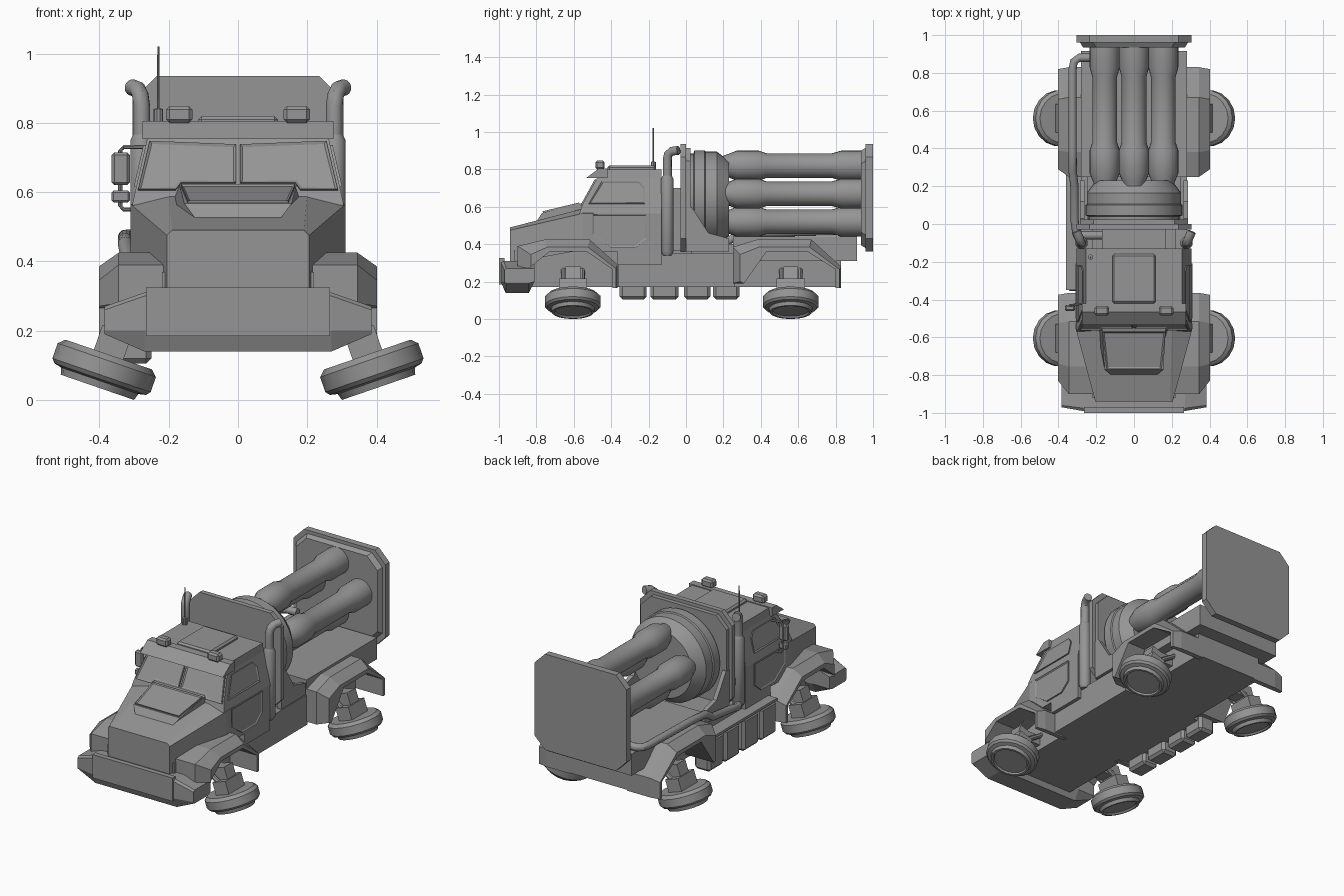
import bpy, bmesh, math
from mathutils import Vector, Matrix

grey = bpy.data.materials.new("hull grey")
grey.diffuse_color = (0.3, 0.3, 0.3, 1)


def finish(name, bm, smooth=False):
    bmesh.ops.recalc_face_normals(bm, faces=bm.faces)
    me = bpy.data.meshes.new(name)
    bm.to_mesh(me)
    bm.free()
    me.materials.append(grey)
    ob = bpy.data.objects.new(name, me)
    bpy.context.collection.objects.link(ob)
    if smooth:
        bpy.ops.object.select_all(action='DESELECT')
        ob.select_set(True)
        bpy.context.view_layer.objects.active = ob
        bpy.ops.object.shade_smooth_by_angle(angle=math.radians(35))
    return ob


def loft(name, rings, smooth=False):
    """Skin closed rings of equal length and cap both ends."""
    bm = bmesh.new()
    vs = [[bm.verts.new(p) for p in r] for r in rings]
    n = len(rings[0])
    for a, b in zip(vs, vs[1:]):
        for i in range(n):
            bm.faces.new((a[i], a[(i + 1) % n], b[(i + 1) % n], b[i]))
    bm.faces.new(vs[0])
    bm.faces.new(vs[-1])
    return finish(name, bm, smooth)


def side_prism(name, pts, x0, x1):
    return loft(name, [[(x, y, z) for y, z in pts] for x in (x0, x1)])


def box(name, x0, x1, y0, y1, z0, z1, bevel=0):
    ob = side_prism(name, [(y0, z0), (y1, z0), (y1, z1), (y0, z1)], x0, x1)
    if bevel:
        m = ob.modifiers.new("bevel", 'BEVEL')
        m.width, m.segments = bevel, 1
    return ob


def lathe(name, prof, matrix, seg=24):
    """Revolve (radius, height) points about local z."""
    rings = [[matrix @ Vector((r * math.cos(2 * math.pi * i / seg), r * math.sin(2 * math.pi * i / seg), h))
              for i in range(seg)] for r, h in prof]
    return loft(name, rings, True)


def pipe(name, pts, r, seg=10):
    """Sweep a circle along a path."""
    pts = [Vector(p) for p in pts]
    rings = []
    for i, p in enumerate(pts):
        d = (pts[min(i + 1, len(pts) - 1)] - pts[max(i - 1, 0)]).normalized()
        u = d.cross(Vector((0.8, -0.5, 0.33))).normalized()
        v = d.cross(u)
        rings.append([p + r * (math.cos(a) * u + math.sin(a) * v)
                      for a in (2 * math.pi * k / seg for k in range(seg))])
    return loft(name, rings, True)


def pane(name, pts, out, frame=0.01):
    """Thin plate with a recessed centre, raised along out."""
    out = Vector(out).normalized()
    bm = bmesh.new()
    base = [bm.verts.new(Vector(p) - out * 0.002) for p in pts]
    top = [bm.verts.new(Vector(p) + out * 0.007) for p in pts]
    n = len(pts)
    for i in range(n):
        bm.faces.new((base[i], base[(i + 1) % n], top[(i + 1) % n], top[i]))
    bm.faces.new(base)
    f = bm.faces.new(top)
    bmesh.ops.recalc_face_normals(bm, faces=bm.faces)
    bmesh.ops.inset_region(bm, faces=[f], thickness=frame, depth=-0.005)
    return finish(name, bm)


def octagon(y, w, z0, z1, c):
    return [(-w + c, y, z0), (w - c, y, z0), (w, y, z0 + c), (w, y, z1 - c),
            (w - c, y, z1), (-w + c, y, z1), (-w, y, z1 - c), (-w, y, z0 + c)]


def along_y(x, z):
    return Matrix.Translation((x, 0, z)) @ Matrix.Rotation(-math.pi / 2, 4, 'X')


# Chassis, bed and bumper
box("chassis", -0.22, 0.22, -0.92, 0.83, 0.17, 0.37)
box("mid_frame", -0.28, 0.28, -0.36, 0.26, 0.17, 0.35)
box("bed", -0.28, 0.28, 0.25, 0.915, 0.31, 0.44)
box("bed_step", -0.25, 0.25, 0.03, 0.26, 0.35, 0.40)
bump = [(-0.99, 0.20), (-0.99, 0.30), (-0.975, 0.31), (-0.81, 0.31), (-0.81, 0.20), (-0.84, 0.14), (-0.965, 0.14)]
tip = [(-0.97, 0.20), (-0.97, 0.26), (-0.96, 0.27), (-0.81, 0.27), (-0.81, 0.20), (-0.84, 0.19), (-0.96, 0.19)]
loft("bumper", [[(x, y, z) for y, z in p] for x, p in
                ((-0.385, tip), (-0.27, bump), (0.27, bump), (0.385, tip))])
box("bumper_plate", -0.265, 0.265, -1.0, -0.97, 0.185, 0.325)

# Hood and scoop
def hood_ring(y, w1, z1, w2, z2, zb):
    return [(-w2, y, zb), (w2, y, zb), (w2, y, z2), (w1, y, z1), (-w1, y, z1), (-w2, y, z2)]
loft("hood", [hood_ring(-0.94, 0.19, 0.49, 0.205, 0.475, 0.30),
              hood_ring(-0.55, 0.20, 0.59, 0.31, 0.565, 0.37),
              hood_ring(-0.40, 0.20, 0.60, 0.30, 0.565, 0.37)])
loft("hood_scoop", [[(-b, y, z0), (b, y, z0), (t, y2, z1), (-t, y2, z1)] for y, y2, b, t, z0, z1 in
                    ((-0.80, -0.77, 0.12, 0.155, 0.52, 0.567), (-0.53, -0.53, 0.20, 0.17, 0.56, 0.625))])
pane("scoop_panel", [(-0.145, -0.765, 0.569), (0.145, -0.765, 0.569), (0.165, -0.57, 0.616), (-0.165, -0.57, 0.616)],
     (0, -0.24, 1))

# Cab
loft("cab", [[(-w, y, z), (w, y, z), (w, -0.13, z), (-w, -0.13, z)] for w, y, z in
             ((0.302, -0.54, 0.36), (0.305, -0.57, 0.565), (0.295, -0.555, 0.61),
              (0.262, -0.475, 0.755), (0.255, -0.46, 0.80))])
box("cab_sill", -0.302, 0.302, -0.37, -0.13, 0.29, 0.37)
loft("visor", [[(x, y, z) for y, z in ((-0.535, 0.753), (-0.465, 0.805), (-0.42, 0.805), (-0.42, 0.753))]
               for x in (-0.275, 0.275)])
box("roof_hatch", -0.115, 0.115, -0.42, -0.16, 0.79, 0.82, 0.01)

def shield_y(z):
    return -0.555 + (z - 0.61) * 0.55

for s in (-1, 1):
    pane("windshield", [(s * x, shield_y(z), z) for x, z in
                        ((0.006, 0.735), (0.255, 0.745), (0.288, 0.605), (0.18, 0.605), (0.165, 0.625), (0.006, 0.625))],
         (0, -0.88, 0.48))
    pane("side_window", [(s * (0.295 - (z - 0.61) * 0.228), y, z) for y, z in
                         ((-0.52, 0.615), (-0.45, 0.735), (-0.25, 0.735), (-0.22, 0.70), (-0.22, 0.615))],
         (s, 0, 0.22))
    pane("door", [(s * 0.304, y, z) for y, z in
                  ((-0.50, 0.56), (-0.21, 0.56), (-0.21, 0.43), (-0.27, 0.38), (-0.40, 0.38), (-0.50, 0.45))],
         (s, 0, 0))
    box("roof_lamp", s * 0.17 - 0.038, s * 0.17 + 0.038, -0.485, -0.435, 0.80, 0.848, 0.01)

    # Exhaust stacks
    lathe("exhaust_muffler", [(0.022, 0.34), (0.033, 0.36), (0.033, 0.75), (0.022, 0.77)],
          Matrix.Translation((s * 0.278, -0.10, 0)), 16)
    pipe("exhaust_tip", [(s * 0.278, -0.10, 0.75), (s * 0.278, -0.10, 0.85), (s * 0.282, -0.095, 0.88),
                         (s * 0.29, -0.075, 0.897), (s * 0.305, -0.04, 0.902)], 0.024, 14)
    side_prism("shield_brace", [(0.0, 0.36), (0.23, 0.36), (0.23, 0.43), (0.12, 0.46), (0.03, 0.60), (0.0, 0.60)],
               s * 0.262, s * 0.287)

    # Fenders: arch profile lofted outward with a bevelled outer edge
    front = [(-0.90, 0.28), (-0.90, 0.39), (-0.755, 0.425), (-0.515, 0.425), (-0.365, 0.29), (-0.365, 0.165),
             (-0.392, 0.165), (-0.392, 0.265), (-0.53, 0.36), (-0.73, 0.36), (-0.83, 0.28)]
    front_out = [(-0.83, 0.27), (-0.83, 0.345), (-0.74, 0.385), (-0.525, 0.385), (-0.375, 0.27), (-0.375, 0.165)] + front[6:]
    rear = [(0.25, 0.19), (0.25, 0.385), (0.38, 0.425), (0.67, 0.425), (0.83, 0.28), (0.83, 0.165),
            (0.80, 0.165), (0.80, 0.265), (0.65, 0.36), (0.43, 0.36), (0.31, 0.19)]
    rear_out = [(0.29, 0.20), (0.29, 0.345), (0.39, 0.385), (0.66, 0.385), (0.82, 0.265), (0.82, 0.165)] + rear[6:]
    for nm, a, b in (("front_fender", front, front_out), ("rear_fender", rear, rear_out)):
        loft(nm, [[(s * x, y, z) for y, z in p] for x, p in ((0.19, a), (0.345, a), (0.402, b))])

    # Hover discs with their struts
    for yc, nm in ((-0.605, "front"), (0.56, "rear")):
        m = Matrix.Translation((s * 0.388, yc, 0.0885)) @ Matrix.Rotation(-s * math.radians(19), 4, 'Y')
        lathe(nm + "_hover_disc", [(0.03, 0.045), (0.132, 0.045), (0.15, 0.028), (0.15, -0.018), (0.14, -0.03),
                                   (0.118, -0.035), (0.112, -0.055), (0.10, -0.055), (0.095, -0.045)], m, 18)
        for part, w, d, h0, h1 in (("_hub", 0.045, 0.075, 0.03, 0.12), ("_knuckle", 0.035, 0.04, 0.11, 0.19)):
            loft(nm + part, [[m @ Vector((x * w, y * d, h)) for x, y in ((-1, -1), (1, -1), (1, 1), (-1, 1))]
                             for h in (h0, h1)])
        for dy in (-0.05, 0.05):
            pipe(nm + "_strut", [(s * 0.20, yc + dy, 0.27), (s * 0.36, yc + dy, 0.17)], 0.014, 8)
        box(nm + "_arm", *sorted((s * 0.20, s * 0.35)), yc - 0.04, yc + 0.04, 0.20, 0.26)

# Launcher plates and drum
for nm, spec in (("front_shield", ((-0.03, 0.305), (0.0, 0.305), (0.0, 0.285), (0.025, 0.285))),
                 ("rear_shield", ((1.0, 0.305), (0.96, 0.305), (0.96, 0.285), (0.935, 0.27)))):
    loft(nm, [octagon(y, w, 0.665 - w, 0.63 + w, 0.07) for y, w in spec])
lathe("drum", [(0.24, 0.02), (0.24, 0.04), (0.257, 0.045), (0.257, 0.10), (0.25, 0.105), (0.25, 0.165),
               (0.20, 0.23), (0.10, 0.23)], along_y(0, 0.645), 40)
for x, z in ((0, 0.82), (-0.155, 0.67), (0.155, 0.67), (0, 0.52)):
    lathe("launch_tube", [(0.055, 0.2), (0.06, 0.22), (0.08, 0.27), (0.08, 0.39), (0.066, 0.43), (0.066, 0.78),
                          (0.08, 0.83), (0.08, 0.945)], along_y(x, z), 24)
box("rear_column", -0.17, 0.17, -0.14, -0.02, 0.34, 0.70)

# Left side equipment: tanks, pipes, mirrors
for y0, y1 in ((-0.355, -0.21), (-0.19, -0.04), (-0.01, 0.13), (0.145, 0.285)):
    box("side_tank", -0.355, -0.25, y0, y1, 0.105, 0.30, 0.015)
box("tank_rail", -0.36, -0.27, -0.35, 0.28, 0.30, 0.315)
pipe("bed_pipe", [(-0.22, 0.88, 0.47), (-0.29, 0.88, 0.47), (-0.318, 0.86, 0.47), (-0.325, 0.82, 0.47),
                  (-0.325, 0.40, 0.46), (-0.325, 0.28, 0.45), (-0.315, 0.20, 0.40), (-0.315, 0.02, 0.38),
                  (-0.305, -0.05, 0.36), (-0.28, -0.10, 0.36)], 0.022, 12)
pipe("exhaust_link", [(-0.28, -0.06, 0.50), (-0.15, -0.06, 0.50)], 0.022, 12)
box("upper_mirror", -0.365, -0.312, -0.46, -0.43, 0.62, 0.715, 0.008)
box("lower_mirror", -0.365, -0.312, -0.46, -0.43, 0.57, 0.605, 0.006)
pipe("mirror_bracket", [(-0.26, -0.42, 0.73), (-0.33, -0.43, 0.73), (-0.34, -0.43, 0.72), (-0.34, -0.43, 0.56),
                        (-0.33, -0.43, 0.55), (-0.29, -0.42, 0.55)], 0.006, 8)

# Antenna
lathe("antenna", [(0.014, 0.79), (0.014, 0.84), (0.004, 0.842), (0.003, 1.02)],
      Matrix.Translation((-0.23, -0.175, 0)), 10)
